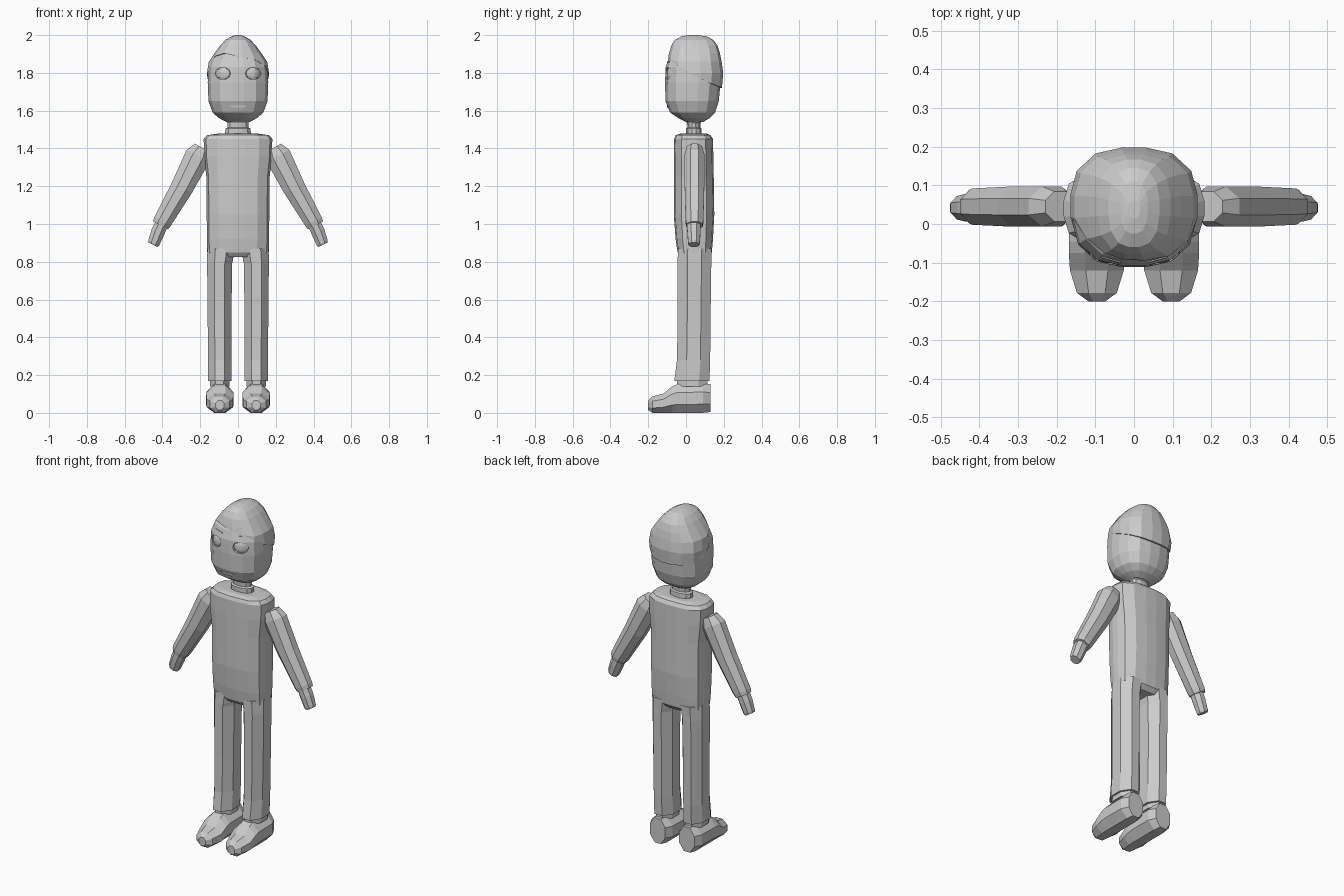
import bpy, bmesh, math
from mathutils import Vector
from mathutils.bvhtree import BVHTree

if "Cube" in bpy.data.objects:
    bpy.data.objects.remove(bpy.data.objects["Cube"])

GREY = bpy.data.materials.new("plain_grey")
GREY.diffuse_color = (0.6, 0.6, 0.6, 1)
GREY.use_nodes = True
GREY.node_tree.nodes["Principled BSDF"].inputs["Base Color"].default_value = GREY.diffuse_color
X, Y, Z = Vector((1, 0, 0)), Vector((0, 1, 0)), Vector((0, 0, 1))


def finish(name, bm):
    bmesh.ops.remove_doubles(bm, verts=bm.verts, dist=0.0005)
    bmesh.ops.recalc_face_normals(bm, faces=bm.faces)
    mesh = bpy.data.meshes.new(name)
    bm.to_mesh(mesh)
    bm.free()
    mesh.materials.append(GREY)
    ob = bpy.data.objects.new(name, mesh)
    bpy.context.collection.objects.link(ob)
    return ob


def ring(c, u, v, ru, rv, n=8, e=3.0):
    """Rounded-box cross-section around c in the plane of u and v."""
    pts = []
    for i in range(n):
        a = 2 * math.pi * (i + 0.5) / n
        ca, sa = math.cos(a), math.sin(a)
        r = (abs(ca) ** e + abs(sa) ** e) ** (-1 / e)
        pts.append(Vector(c) + u * (ru * r * ca) + v * (rv * r * sa))
    return pts


def loft(name, rings):
    bm = bmesh.new()
    vs = [[bm.verts.new(p) for p in r] for r in rings]
    n = len(vs[0])
    for a, b in zip(vs, vs[1:]):
        for i in range(n):
            j = (i + 1) % n
            bm.faces.new((a[i], a[j], b[j], b[i]))
    bm.faces.new(vs[0])
    bm.faces.new(vs[-1])
    return finish(name, bm)


def level(z, x0, x1, y0, y1, n=8, e=3.0):
    return ring(((x0 + x1) / 2, (y0 + y1) / 2, z), X, Y, (x1 - x0) / 2, (y1 - y0) / 2, n, e)


def stack(name, rows, n, e):
    """Symmetric upright body from rows of height, half width, front, back."""
    return loft(name, [level(z, -r, r, a, b, n, e) for z, r, a, b in rows])


# Torso and neck
stack("torso", [(0.825, 0.14, -0.025, 0.115), (0.85, 0.163, -0.045, 0.137), (0.92, 0.165, -0.055, 0.143),
                (1.05, 0.166, -0.065, 0.15), (1.25, 0.168, -0.065, 0.147), (1.36, 0.18, -0.065, 0.145),
                (1.45, 0.182, -0.063, 0.143), (1.47, 0.165, -0.055, 0.13), (1.478, 0.11, -0.03, 0.11)], 16, 3.2)
stack("collar", [(1.46, 0.07, 0.0, 0.085), (1.505, 0.068, 0.0, 0.083), (1.512, 0.055, 0.008, 0.075)], 12, 2.4)
stack("neck", [(1.50, 0.056, 0.008, 0.075), (1.535, 0.056, 0.005, 0.078), (1.56, 0.075, -0.01, 0.1)], 12, 2.4)

# Head
head = stack("head", [(1.54, 0.06, 0.0, 0.09), (1.56, 0.1, -0.04, 0.125), (1.59, 0.135, -0.085, 0.155),
                      (1.65, 0.157, -0.109, 0.174), (1.75, 0.161, -0.112, 0.184), (1.83, 0.157, -0.108, 0.183),
                      (1.88, 0.138, -0.092, 0.172), (1.92, 0.09, -0.06, 0.14)], 16, 2.7)
bm = bmesh.new()
bm.from_mesh(head.data)
face_tree = BVHTree.FromBMesh(bm)
bm.free()


def face_y(x, z):
    return face_tree.ray_cast(Vector((x, -1, z)), Y)[0].y


def plate(name, outline, front, back):
    """Thin plate following the face; front and back are depths from its surface."""
    loft_rings = [[Vector((x, face_y(x, z) + d, z)) for x, z in outline] for d in (front, back)]
    return loft(name, loft_rings)


# Hair: shell whose lower edge sweeps over the forehead and down at the back
PROFILE = [(1.68, 0.156, -0.10, 0.187), (1.80, 0.165, -0.105, 0.198), (1.86, 0.155, -0.10, 0.189),
           (1.905, 0.124, -0.09, 0.18), (1.945, 0.095, -0.078, 0.167), (1.975, 0.066, -0.06, 0.145),
           (1.993, 0.035, -0.025, 0.11), (2.0, 0.015, 0.015, 0.06)]


def hair_point(i, z):
    for p, q in zip(PROFILE, PROFILE[1:]):
        if z <= q[0]:
            t = (z - p[0]) / (q[0] - p[0])
            _, r, a, b = [s + (w - s) * t for s, w in zip(p, q)]
            return level(z, -r, r, a, b, 16, 2.7)[i]


def hair_base(i):
    p = hair_point(i, 1.80)
    if p.y < -0.03:
        return 1.887 - 0.17 * p.x - 0.5 * max(0, abs(p.x) - 0.1)
    return 1.80 - 0.4 * max(0, p.y)


rows = [[hair_point(i, max(z, hair_base(i))) for i in range(16)] for z, *_ in PROFILE]
inner = [Vector((p.x * 0.9, 0.045 + (p.y - 0.045) * 0.9, p.z)) for p in rows[0]]
loft("hair", [inner] + rows)

# Eyes, brows and mouth
for s, side in ((-1, "left"), (1, "right")):
    def oval(rx, rz):
        return [(s * 0.08 + rx * math.cos(k * math.pi / 5), 1.797 + rz * math.sin(k * math.pi / 5)) for k in range(10)]
    cutter = plate("eye_cutter_" + side, oval(0.041, 0.033), -0.03, 0.012)
    cutter.hide_render = True
    cutter.hide_viewport = True
    cut = head.modifiers.new("socket_" + side, 'BOOLEAN')
    cut.operation, cut.object, cut.solver = 'DIFFERENCE', cutter, 'EXACT'
    loft("eye_" + side, [[Vector((x, face_y(x, z) + d, z)) for x, z in oval(0.041 * f, 0.033 * f)]
                         for f, d in ((0.97, 0.02), (0.9, 0.006), (0.6, 0.002), (0.25, 0.0))])
    plate("brow_" + side, [(s * x, z) for x, z in ((0.035, 1.853), (0.085, 1.86), (0.085, 1.864), (0.035, 1.858))],
          -0.003, 0.004)
plate("mouth", [(-0.045, 1.63), (0.045, 1.63), (0.03, 1.615), (-0.03, 1.615)], -0.005, 0.004)

# Arms, hands, legs and shoes on both sides
DIR = Vector((0.46, 0, -0.888))
ACROSS = Vector((0.888, 0, 0.46))
ARM = [(0.19, 1.405, 0.045, 0.04), (0.212, 1.36, 0.07, 0.053), (0.297, 1.192, 0.061, 0.053),
       (0.40, 1.012, 0.05, 0.048), (0.41, 0.993, 0.046, 0.044)]
HAND = [(0.405, 1.0, 0.036, 0.037), (0.425, 0.955, 0.037, 0.036), (0.446, 0.9, 0.033, 0.031), (0.45, 0.89, 0.029, 0.027)]
LEG = [(0.87, 0.015, 0.164, -0.045, 0.138), (0.81, 0.025, 0.165, -0.046, 0.136), (0.79, 0.03, 0.165, -0.046, 0.136),
       (0.5, 0.033, 0.162, -0.046, 0.132), (0.28, 0.034, 0.16, -0.05, 0.13), (0.17, 0.034, 0.159, -0.064, 0.126),
       (0.168, 0.045, 0.15, -0.05, 0.115), (0.14, 0.045, 0.15, -0.05, 0.115)]
SHOE = [(-0.2, 0.022, 0.015, 0.066), (-0.178, 0.052, 0.0, 0.088), (-0.12, 0.07, 0.0, 0.102), (-0.075, 0.073, 0.0, 0.14),
        (-0.045, 0.073, 0.0, 0.153), (0.09, 0.072, 0.0, 0.156), (0.13, 0.05, 0.004, 0.152)]
for s, side in ((-1, "left"), (1, "right")):
    parts = {
        "arm_": [ring((x, 0.045, z), ACROSS, Y, a, b) for x, z, a, b in ARM],
        "hand_": [ring((x, 0.042, z), ACROSS, Y, a, b) for x, z, a, b in HAND],
        "leg_": [level(*row) for row in LEG],
        "shoe_": [ring((0.096, y, (lo + hi) / 2), X, Z, w, (hi - lo) / 2, 8, 4) for y, w, lo, hi in SHOE],
    }
    for name, rings in parts.items():
        loft(name + side, [[Vector((s * p.x, p.y, p.z)) for p in r] for r in rings])
